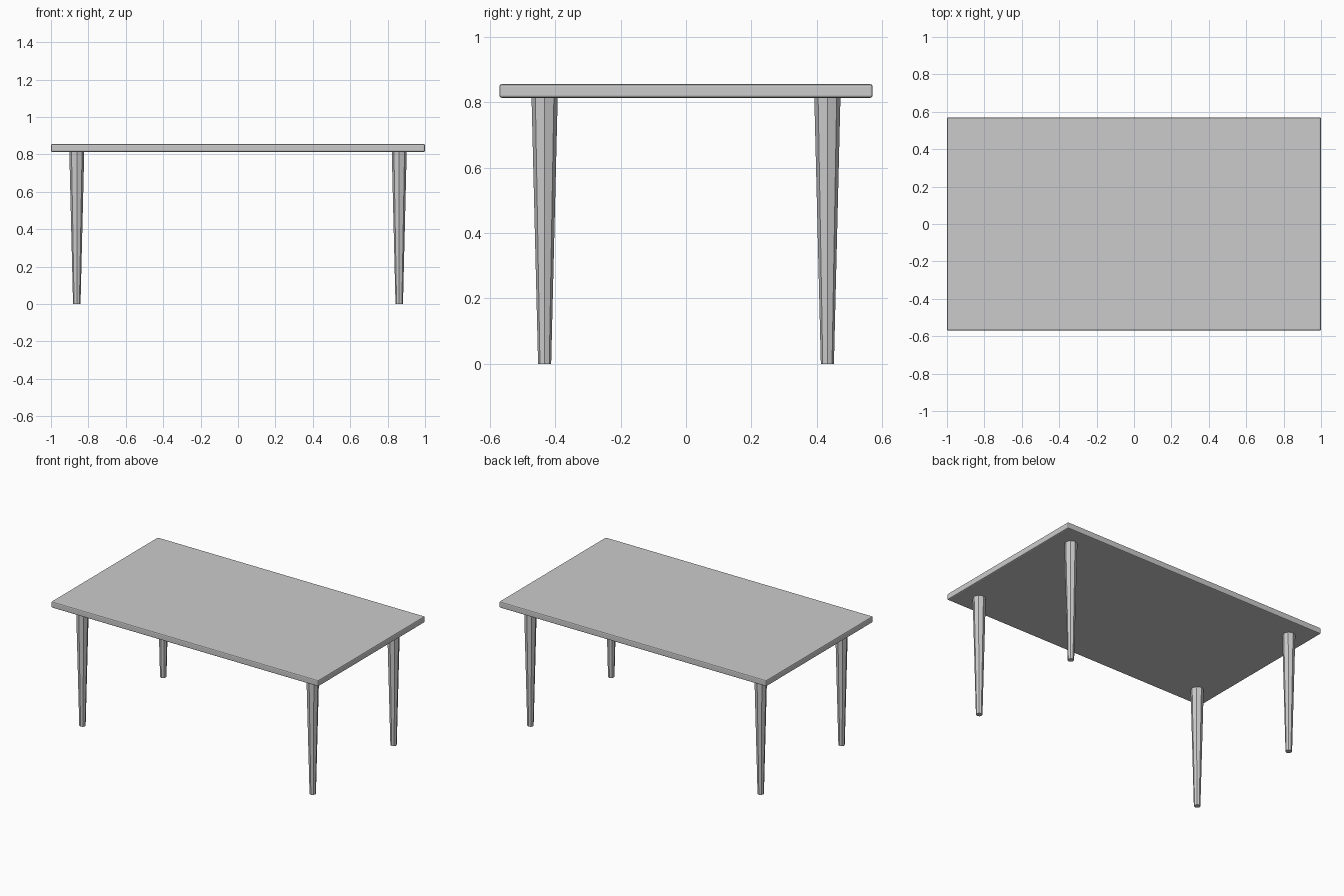
import bpy, math

if "Cube" in bpy.data.objects:
    bpy.data.objects.remove(bpy.data.objects["Cube"])

# Tabletop slab with a small edge bevel
bpy.ops.mesh.primitive_cube_add(size=1, location=(0, 0, 0.834))
top = bpy.context.object
top.name = "tabletop"
top.scale = (2, 1.14, 0.042)
bpy.ops.object.transform_apply(location=False, rotation=False, scale=True)
bevel = top.modifiers.new("edge_bevel", 'BEVEL')
bevel.width = 0.007
bevel.segments = 2

# Four tapered eight-sided legs
HEIGHT = 0.815
for side, sx in (("left", -1), ("right", 1)):
    for end, sy in (("front", -1), ("back", 1)):
        bpy.ops.mesh.primitive_cone_add(
            vertices=8, radius1=0.02, radius2=0.04, depth=HEIGHT,
            location=(sx * 0.862, sy * 0.432, HEIGHT / 2))
        bpy.context.object.name = f"{end}_{side}_leg"
